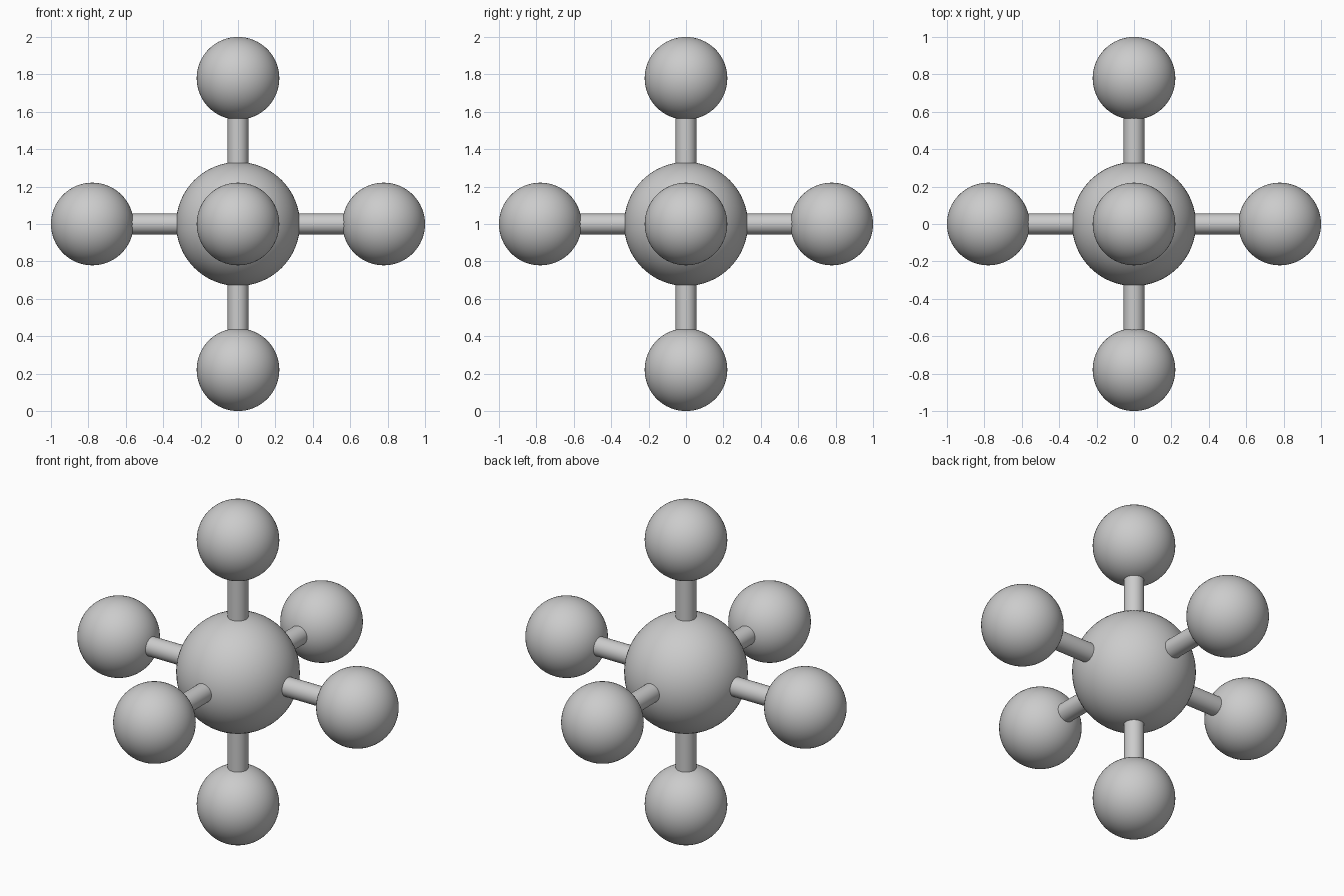
import bpy
from mathutils import Vector

if "Cube" in bpy.data.objects:
    bpy.data.objects.remove(bpy.data.objects["Cube"])

CENTER = Vector((0, 0, 1))
CORE_R, BALL_R, ROD_R = 0.331, 0.221, 0.055
REACH = 1.0 - BALL_R  # centre of each outer ball


def smooth(obj, name):
    obj.name = name
    bpy.ops.object.shade_smooth_by_angle()


def ball(name, location, radius):
    bpy.ops.mesh.primitive_uv_sphere_add(segments=64, ring_count=32, radius=radius, location=location)
    smooth(bpy.context.object, name)


def rod(name, start, end):
    axis = end - start
    bpy.ops.mesh.primitive_cylinder_add(
        vertices=32, radius=ROD_R, depth=axis.length, location=(start + end) / 2,
        rotation=axis.to_track_quat('Z', 'Y').to_euler())
    smooth(bpy.context.object, name)


# Central ball
ball("central_ball", CENTER, CORE_R)

# Six arms: a connecting rod and an outer ball along each axis
ARMS = {
    "right": (1, 0, 0), "left": (-1, 0, 0),
    "back": (0, 1, 0), "front": (0, -1, 0),
    "top": (0, 0, 1), "bottom": (0, 0, -1),
}
for side, direction in ARMS.items():
    d = Vector(direction)
    rod(side + "_rod", CENTER + d * (CORE_R - 0.05), CENTER + d * (REACH - BALL_R + 0.05))
    ball(side + "_ball", CENTER + d * REACH, BALL_R)
